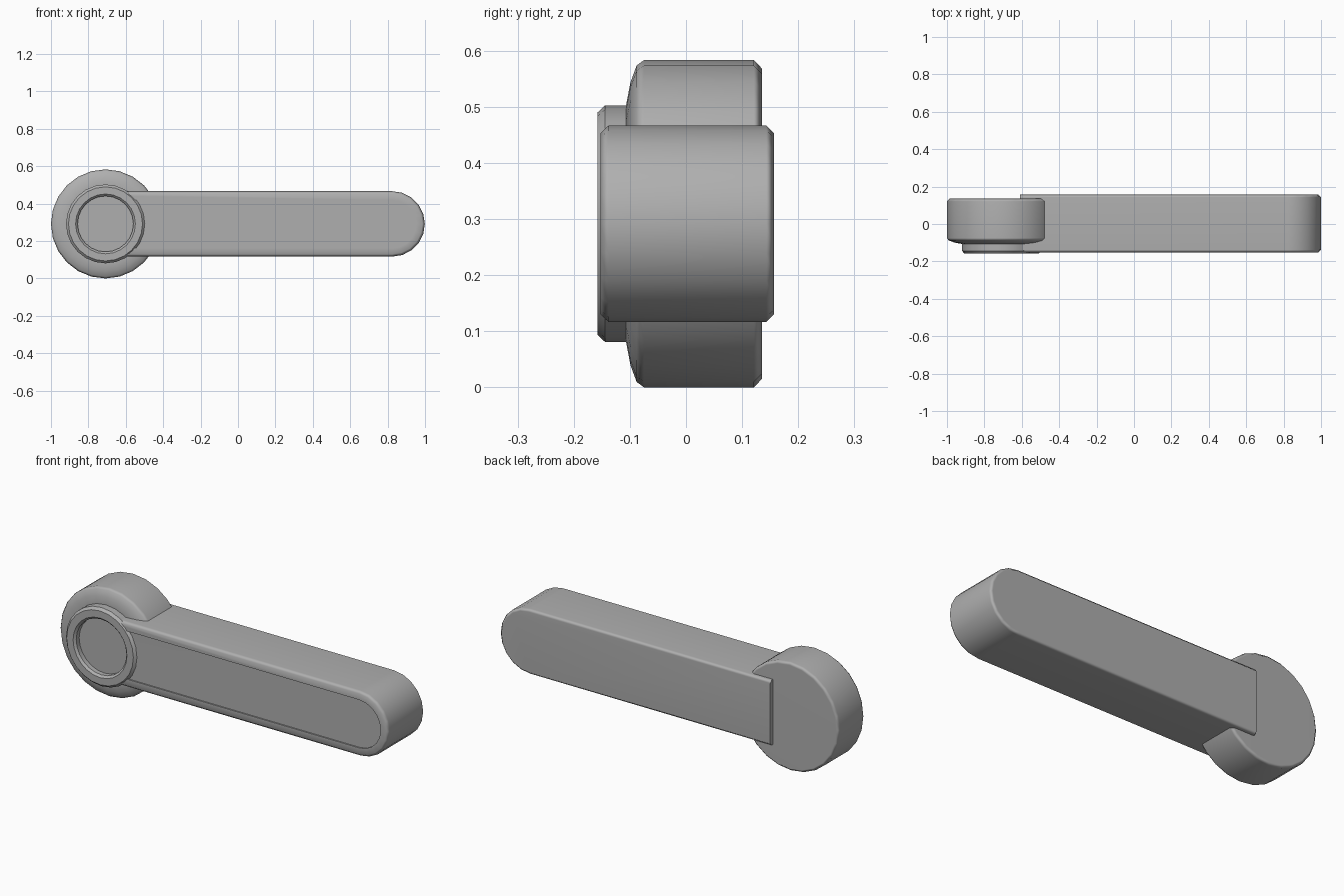
import bpy, bmesh, math

if "Cube" in bpy.data.objects:
    bpy.data.objects.remove(bpy.data.objects["Cube"])

CX, CZ = -0.7085, 0.2915   # hub axis
HALF, TIP = 0.175, 0.824   # arm half height and centre of its rounded end

grey = bpy.data.materials.new("dark_grey")
grey.diffuse_color = (0.43, 0.43, 0.43, 1)
grey.use_nodes = True
grey.node_tree.nodes["Principled BSDF"].inputs["Base Color"].default_value = grey.diffuse_color


def make_object(name, rings, smooth_angle=50):
    """Skin a list of equal-length closed loops and cap both ends."""
    bm = bmesh.new()
    loops = [[bm.verts.new(p) for p in ring] for ring in rings]
    n = len(loops[0])
    for a, b in zip(loops, loops[1:]):
        for i in range(n):
            j = (i + 1) % n
            bm.faces.new((a[i], a[j], b[j], b[i]))
    bm.faces.new(loops[0])
    bm.faces.new(loops[-1])
    bmesh.ops.recalc_face_normals(bm, faces=bm.faces)
    mesh = bpy.data.meshes.new(name)
    bm.to_mesh(mesh)
    bm.free()
    mesh.materials.append(grey)
    obj = bpy.data.objects.new(name, mesh)
    bpy.context.collection.objects.link(obj)
    bpy.context.view_layer.objects.active = obj
    obj.select_set(True)
    bpy.ops.object.shade_smooth_by_angle(angle=math.radians(smooth_angle))
    obj.select_set(False)
    return obj


def weight_normals(obj):
    """Keep big faces flat while chamfers blend softly."""
    mod = obj.modifiers.new("weighted_normals", 'WEIGHTED_NORMAL')
    mod.keep_sharp = True


def circle(r, y, n=24):
    return [(CX + r * math.cos(2 * math.pi * i / n), y,
             CZ + r * math.sin(2 * math.pi * i / n)) for i in range(n)]


def arm_loop(inset, y, left=-0.61, n=10):
    """Bar outline: square at the hub, round at the tip."""
    r = HALF - inset
    pts = [(left, y, CZ - r)]
    for i in range(n + 1):
        a = -math.pi / 2 + math.pi * i / n
        pts.append((TIP + r * math.cos(a), y, CZ + r * math.sin(a)))
    return pts + [(left, y, CZ + r)]


# Hub: thick disc with a softly domed front
hub = make_object("hub", [circle(r, y) for r, y in (
    (0.277, 0.135), (0.2915, 0.121), (0.2915, -0.075), (0.282, -0.088),
    (0.252, -0.099), (0.21, -0.107))])
weight_normals(hub)

# Raised collar with a recessed round face
collar = make_object("collar", [circle(r, y) for r, y in (
    (0.211, -0.08), (0.211, -0.144), (0.198, -0.158), (0.16, -0.158),
    (0.149, -0.147), (0.149, -0.122))], smooth_angle=30)

# Handle bar with chamfered edges and a shallow sunken front panel
arm = make_object("handle_arm", [arm_loop(i, y) for i, y in (
    (0.014, 0.157), (0.0, 0.143), (0.0, -0.138), (0.013, -0.152),
    (0.046, -0.152), (0.046, -0.145))])

# Clear the bar out of the collar recess
cutter = make_object("recess_cutter", [circle(0.18, -0.3), circle(0.18, -0.09)])
cutter.hide_render = True
cutter.hide_viewport = True
cut = arm.modifiers.new("recess_cut", 'BOOLEAN')
cut.operation = 'DIFFERENCE'
cut.solver = 'EXACT'
cut.object = cutter
weight_normals(arm)
